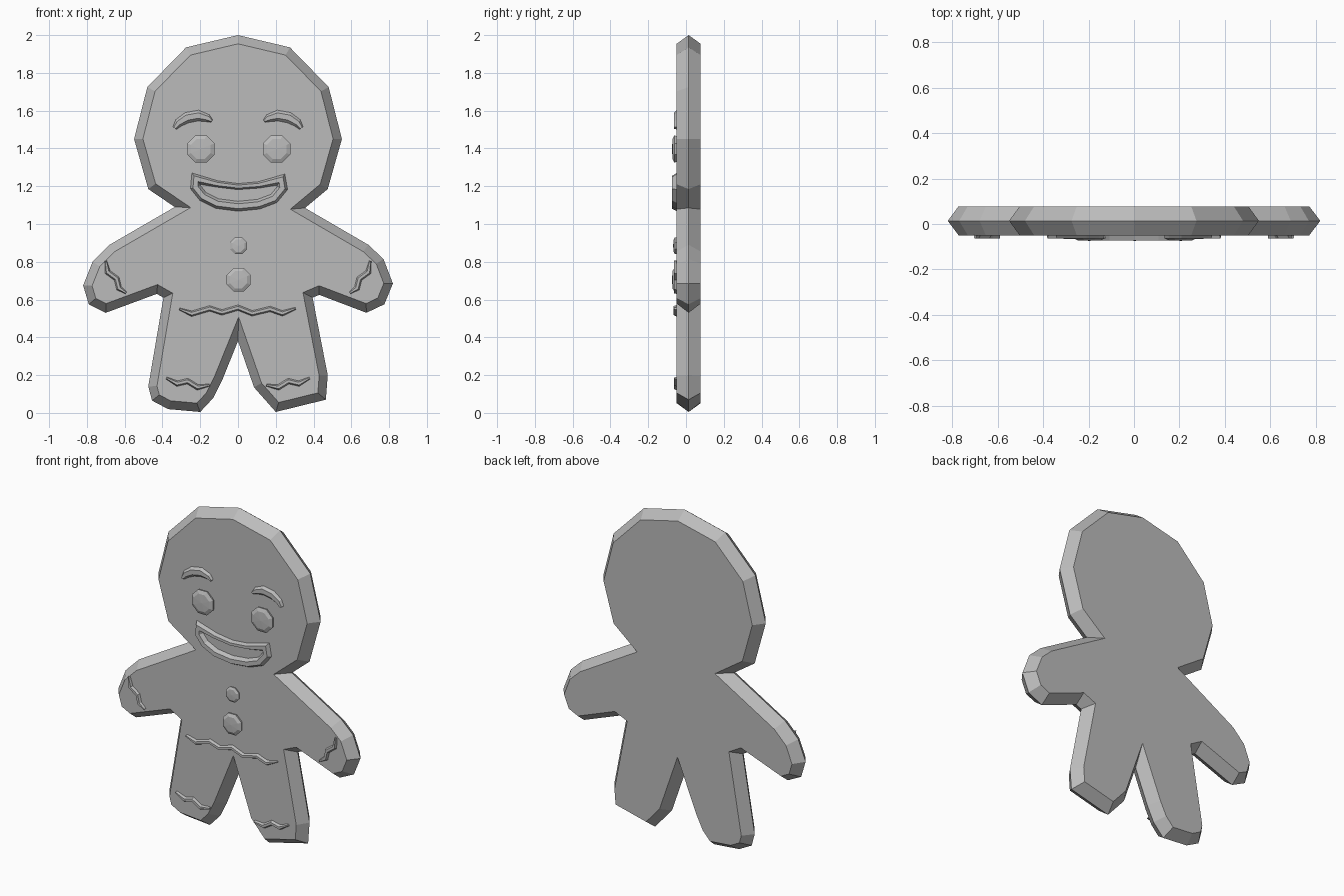
import bpy, bmesh, math
from mathutils import Vector

if "Cube" in bpy.data.objects:
    bpy.data.objects.remove(bpy.data.objects["Cube"])

dough = bpy.data.materials.new("plain_grey")
dough.diffuse_color = (0.5, 0.5, 0.5, 1)
dough.use_nodes = True
dough.node_tree.nodes["Principled BSDF"].inputs["Base Color"].default_value = dough.diffuse_color
FRONT, MIDDLE, BACK = -0.05, 0.014, 0.078


def finish(name, bm):
    bmesh.ops.recalc_face_normals(bm, faces=bm.faces)
    mesh = bpy.data.meshes.new(name)
    bm.to_mesh(mesh)
    bm.free()
    mesh.materials.append(dough)
    obj = bpy.data.objects.new(name, mesh)
    bpy.context.collection.objects.link(obj)
    return obj


def side_normals(points, closed):
    """Mitred left-hand normals along a 2D path."""
    n, result = len(points), []
    for i, p in enumerate(points):
        a = points[i - 1] if closed or i > 0 else None
        b = points[(i + 1) % n] if closed or i < n - 1 else None
        dirs = []
        if a is not None:
            dirs.append((p - a).normalized())
        if b is not None:
            dirs.append((b - p).normalized())
        norms = [Vector((-d.y, d.x)) for d in dirs]
        m = sum(norms, Vector((0, 0))).normalized()
        result.append(m / max(m.dot(norms[0]), 0.3))
    return result


def bridge(bm, r1, r2):
    n = len(r1)
    for i in range(n):
        j = (i + 1) % n
        bm.faces.new((r1[i], r1[j], r2[j], r2[i]))


def icing(name, path, radii, depth, closed=False, sides=6):
    """Flattened piped tube lying on the front of the body."""
    pts = [Vector(p) for p in path]
    bm, rings = bmesh.new(), []
    for p, m, r in zip(pts, side_normals(pts, closed), radii):
        ring = []
        for k in range(sides):
            t = math.tau * k / sides
            q = p + m * (r * math.cos(t))
            ring.append(bm.verts.new((q.x, FRONT - depth * math.sin(t), q.y)))
        rings.append(ring)
    for a, b in zip(rings, rings[1:]):
        bridge(bm, a, b)
    if closed:
        bridge(bm, rings[-1], rings[0])
    else:
        bm.faces.new(rings[0])
        bm.faces.new(rings[-1])
    return finish(name, bm)


def candy(name, x, z, radius, depth):
    """Low faceted octagonal sweet with a shallow dome."""
    bm, rings = bmesh.new(), []
    for s, y in ((0.92, FRONT + 0.01), (1.0, FRONT - depth * 0.5), (0.72, FRONT - depth * 0.9)):
        rings.append([bm.verts.new((x + radius * s * math.cos(math.tau * (k + 0.5) / 8), y,
                                    z + radius * s * math.sin(math.tau * (k + 0.5) / 8)))
                      for k in range(8)])
    for a, b in zip(rings, rings[1:]):
        bridge(bm, a, b)
    tip = bm.verts.new((x, FRONT - depth, z))
    for k in range(8):
        bm.faces.new((rings[-1][k], rings[-1][(k + 1) % 8], tip))
    bm.faces.new(rings[0])
    return finish(name, bm)


# Body: clockwise outline at mid depth, bevelled in to flat front and back
outline = [(0, 2), (.275, 1.935), (.48, 1.725), (.55, 1.45), (.475, 1.185), (.355, 1.085),
           (.69, .89), (.77, .815), (.82, .685), (.775, .575), (.68, .53), (.43, .625),
           (.395, .61), (.475, .2), (.465, .07), (.2, .005), (.085, .135), (0, .38),
           (-.085, .17), (-.13, .08), (-.2, .005), (-.37, .02), (-.455, .065), (-.475, .14),
           (-.395, .61), (-.43, .63), (-.70, .53), (-.79, .575), (-.82, .675), (-.77, .80),
           (-.68, .89), (-.335, 1.09), (-.475, 1.185), (-.55, 1.45), (-.48, 1.725), (-.275, 1.935)]
pts = [Vector(p) for p in outline]
inner = [p - m * 0.045 for p, m in zip(pts, side_normals(pts, True))]
bm = bmesh.new()
front, middle, back = [[bm.verts.new((p.x, y, p.y)) for p in ring]
                       for ring, y in ((inner, FRONT), (pts, MIDDLE), (inner, BACK))]
bridge(bm, front, middle)
bridge(bm, middle, back)
bm.faces.new(front)
bm.faces.new(back)
finish("body", bm)

# Eyes and buttons
candy("left_eye", -.197, 1.397, .078, .024)
candy("right_eye", .205, 1.397, .078, .024)
candy("upper_button", .003, .885, .048, .018)
candy("lower_button", .003, .705, .068, .024)

# Mouth: closed loop of icing, thinner along the upper lip
lip = [(-.222, 1.24), (-.11, 1.212), (0, 1.198), (.11, 1.207), (.228, 1.235), (.235, 1.19),
       (.19, 1.135), (.11, 1.105), (0, 1.094), (-.11, 1.108), (-.185, 1.145), (-.225, 1.195)]
icing("mouth", lip, [.024, .017, .016, .017, .024] + [.026] * 7, .027, closed=True)

# Mirrored icing: brows, cuffs and ankle trims
brow = [(.335, 1.508), (.315, 1.535), (.27, 1.563), (.21, 1.574), (.16, 1.56), (.138, 1.545)]
cuff = [(.70, .805), (.69, .745), (.642, .71), (.63, .66), (.592, .635)]
ankle = [(.38, .185), (.322, .155), (.267, .168), (.213, .135), (.15, .147)]
trim = [.006, .014, .014, .014, .006]
for side, s in (("left", -1), ("right", 1)):
    for part, path, radii, depth in (("brow", brow, [.012, .022, .028, .028, .02, .008], .017),
                                     ("cuff", cuff, trim, .015), ("ankle_trim", ankle, trim, .017)):
        icing(f"{side}_{part}", [(s * x, z) for x, z in path], radii, depth)

# Waist trim
waist = [(-.31, .55), (-.245, .525), (-.15, .553), (-.085, .532), (0, .557),
         (.075, .527), (.17, .55), (.235, .527), (.305, .553)]
icing("waist_trim", waist, [.006] + [.014] * 7 + [.006], .018)
